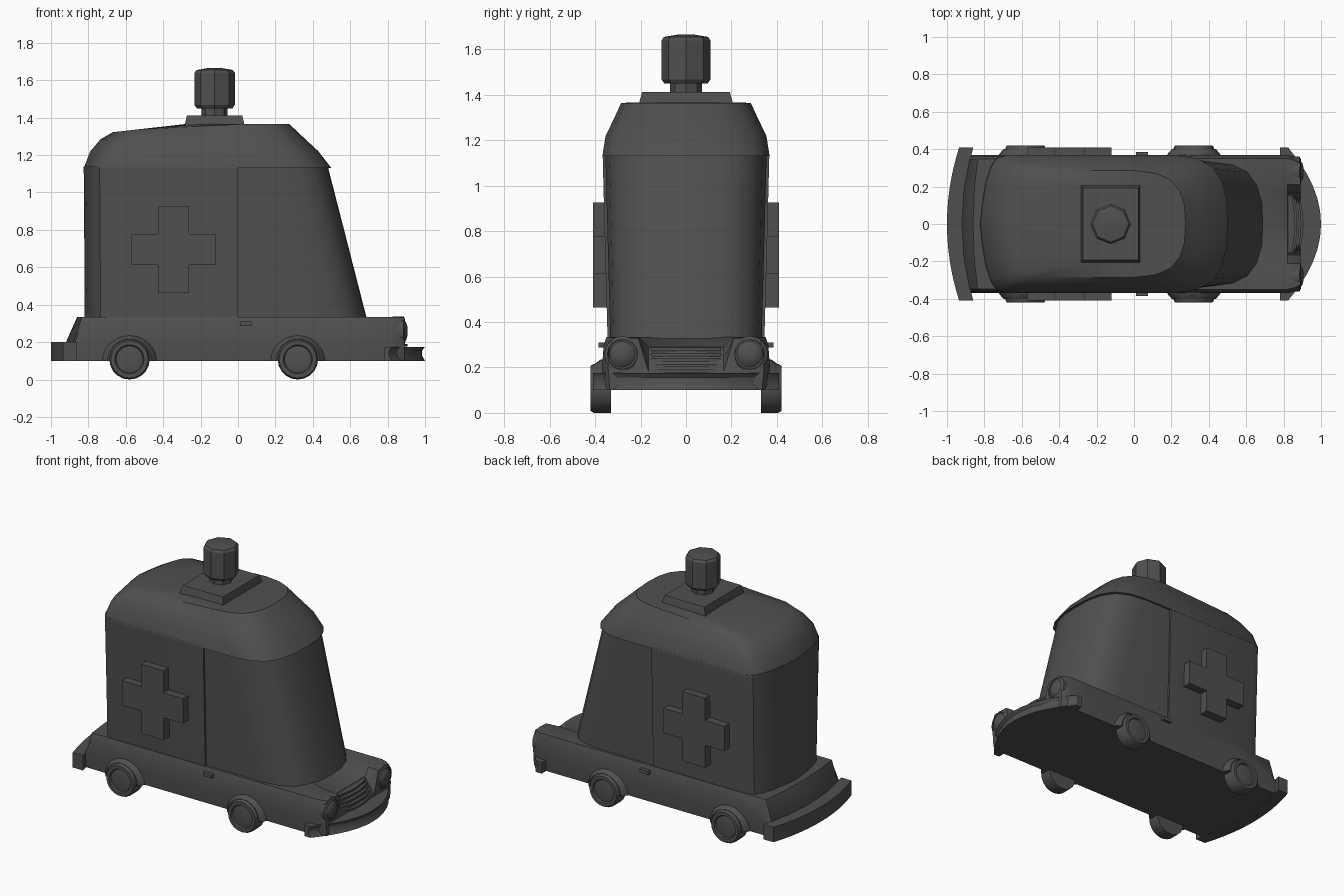
import bpy, bmesh, math
from mathutils import Matrix, Vector

cube = bpy.data.objects.get("Cube")
if cube:
    bpy.data.objects.remove(cube, do_unlink=True)

COLOUR = (0.08, 0.08, 0.08, 1)
paint = bpy.data.materials.new("dark_grey_paint")
paint.use_nodes = True
paint.diffuse_color = COLOUR
paint.node_tree.nodes["Principled BSDF"].inputs["Base Color"].default_value = COLOUR


def finish(name, bm, smooth=32):
    bmesh.ops.recalc_face_normals(bm, faces=bm.faces)
    mesh = bpy.data.meshes.new(name)
    bm.to_mesh(mesh)
    bm.free()
    mesh.materials.append(paint)
    obj = bpy.data.objects.new(name, mesh)
    bpy.context.collection.objects.link(obj)
    bpy.ops.object.select_all(action="DESELECT")
    obj.select_set(True)
    bpy.context.view_layer.objects.active = obj
    bpy.ops.object.shade_smooth_by_angle(angle=math.radians(smooth))
    return obj


def mirrored(half):
    """Close a half ring (y >= 0) into a symmetric ring."""
    return half + [(x, -y, z) for x, y, z in reversed(half) if y > 1e-6]


def loft(name, rings, smooth=32):
    bm = bmesh.new()
    rows = [[bm.verts.new(p) for p in ring] for ring in rings]
    n = len(rows[0])
    for a, b in zip(rows, rows[1:]):
        for i in range(n):
            j = (i + 1) % n
            bm.faces.new((a[i], a[j], b[j], b[i]))
    bm.faces.new(rows[0])
    bm.faces.new(rows[-1])
    return finish(name, bm, smooth)


def turned(name, profile, centre, axis, sides=20, smooth=32):
    """Revolve (radius, height) pairs around an axis."""
    turn = Vector((0, 0, 1)).rotation_difference(Vector(axis)).to_matrix()
    rings = []
    for r, h in profile:
        angles = [2 * math.pi * i / sides for i in range(sides)]
        rings.append([Vector(centre) + turn @ Vector((r * math.cos(a), r * math.sin(a), h))
                      for a in angles])
    return loft(name, rings, smooth)


def box(name, lo, hi, tilt=0):
    bm = bmesh.new()
    size = [b - a for a, b in zip(lo, hi)]
    mid = [(a + b) / 2 for a, b in zip(lo, hi)]
    bmesh.ops.create_cube(bm, size=1, matrix=Matrix.Translation(mid)
                          @ Matrix.Rotation(tilt, 4, "Y") @ Matrix.Diagonal((*size, 1)))
    return finish(name, bm)


# Plan outlines: (inset from the end, share of half width)
REAR = [(0, 0), (.012, .3), (.03, .6), (.055, .82), (.085, .95), (.13, 1)]
FRONT = [(.27, 1), (.16, .95), (.08, .83), (.03, .62), (.005, .35), (0, 0)]


def plan(back, front, half_width, z, tail=REAR, nose=FRONT):
    half = [(back + d, half_width * w) for d, w in tail]
    half += [(front - d, half_width * w) for d, w in nose]
    height = z if callable(z) else (lambda x: z)
    return mirrored([(x, y, height(x)) for x, y in half])


FLAT = [(0, 0), (0, 1)]
BACKFLAT = [(0, 1), (0, 0)]

# Upper shell: rear box, recessed cab and overhanging roof
loft("rear_box", [plan(-.82, 0, .345, .32, nose=BACKFLAT),
                  plan(-.822, 0, .357, .75, nose=BACKFLAT),
                  plan(-.825, 0, .367, 1.14, nose=BACKFLAT)])
loft("cab", [plan(-.05, .69, .333, .32, tail=FLAT),
             plan(-.05, .48, .355, 1.14, tail=FLAT)])


def roof_slope(x):
    return min(1.365, 1.365 + .11 * (x + .28))


loft("roof", [plan(-.825, .5, .368, 1.13),
              plan(-.79, .43, .354, 1.22),
              plan(-.735, .36, .322, 1.285),
              plan(-.67, .275, .285, roof_slope),
              plan(-.28, .2, .2, 1.366)], smooth=40)


# Lower body: cross-sections from tail to nose, with a sunken bonnet
def section(x, width, top, centre, bend=0, lean=0):
    half = [(0, .1), (width, .1), (width + .008, .2), (width, min(.3, top - .02)),
            (width - .012, top), (.21, top), (.165, centre), (0, centre)]
    return mirrored([(x + bend * y * y + lean * z, y, z) for y, z in half])


loft("lower_body", [section(-.92, .36, .2, .2, .35),
                    section(-.86, .36, .335, .335, .2),
                    section(-.6, .362, .335, .335),
                    section(.66, .362, .335, .335),
                    section(.82, .362, .335, .29),
                    section(.86, .352, .333, .235),
                    section(.89, .335, .33, .18)])


# Bumpers: bowed slabs
def bumper(name, outer, inner, bow_out, bow_in, levels):
    rings = []
    steps = [-.41 + .82 * i / 12 for i in range(13)]
    for z, groove in levels:
        edge = [(outer - groove + bow_out * y * y, y, z) for y in steps]
        back = [(inner + bow_in * y * y, y, z) for y in reversed(steps)]
        rings.append(edge + back)
    loft(name, rings)


bumper("rear_bumper", -1, -.915, .387, .33, [(.1, 0), (.2, 0)])
bumper("front_bumper", 1, .78, -1.05, 0, [(.1, 0), (.125, .015), (.155, .015), (.175, 0)])

for side, label in ((1, "left"), (-1, "right")):
    out = (0, side, 0)
    for x, end in ((-.58, "rear"), (.32, "front")):
        # Wheel with raised rim and sunken hub
        turned(f"{end}_{label}_wheel",
               [(.108, .33), (.108, .405), (.1, .42), (.078, .42), (.072, .41), (.04, .415)],
               (x, 0, .108), out, 20)
        # Flared arch over the wheel
        rings = []
        for r, y in ((.155, .34), (.14, .375), (.118, .4)):
            arc = [math.pi * i / 12 for i in range(13)]
            rings.append([(x + r * math.cos(a), side * y,
                           .1 + min(.135, r) * math.sin(a)) for a in arc])
        loft(f"{end}_{label}_arch", rings)

    # Headlamp with rim and domed lens
    turned(f"{label}_headlamp",
           [(.07, .72), (.08, .86), (.08, .885), (.066, .893), (.062, .885), (.045, .9), (.02, .907)],
           (0, side * .28, .258), (1, 0, 0), 16)

    # Side cross as one extruded outline
    cx, cz, arm, long, tall = -.345, .695, .083, .225, .232
    shape = [(-arm, -tall), (arm, -tall), (arm, -arm), (long, -arm), (long, arm), (arm, arm),
             (arm, tall), (-arm, tall), (-arm, arm), (-long, arm), (-long, -arm), (-arm, -arm)]
    loft(f"{label}_cross", [[(cx + a, side * y, cz + b) for a, b in shape] for y in (.34, .41)])

    # Door handle
    ys = sorted((side * .35, side * .385))
    box(f"{label}_door_handle", (.01, ys[0], .287), (.075, ys[1], .31))

# Grille: bowed bars stepping forward as they go down
for i in range(5):
    z, x = .28 - .024 * i, .84 + .011 * i
    steps = [-.155 + .31 * k / 6 for k in range(7)]
    rings = []
    for y in steps:
        front = x + .022 - 1.0 * y * y
        rings.append([(x - .06, y, z - .007), (front, y, z - .007),
                      (front, y, z + .007), (x - .06, y, z + .007)])
    loft(f"grille_bar_{i + 1}", rings)

# Beacon: base plate, neck and octagonal lamp
loft("beacon_plate", [[(-.125 + sx * w, sy * d, z) for sx, sy in
                       ((-1, -1), (1, -1), (1, 1), (-1, 1))]
                      for w, d, z in ((.16, .21, 1.34), (.158, .205, 1.37), (.148, .193, 1.412))])
turned("beacon_neck", [(.07, 1.4), (.07, 1.46)], (-.125, 0, 0), (0, 0, 1), 8)
turned("beacon_lamp", [(.095, 1.45), (.108, 1.468), (.108, 1.64), (.097, 1.655), (.03, 1.666)],
       (-.125, 0, 0), (0, 0, 1), 8, 25)
